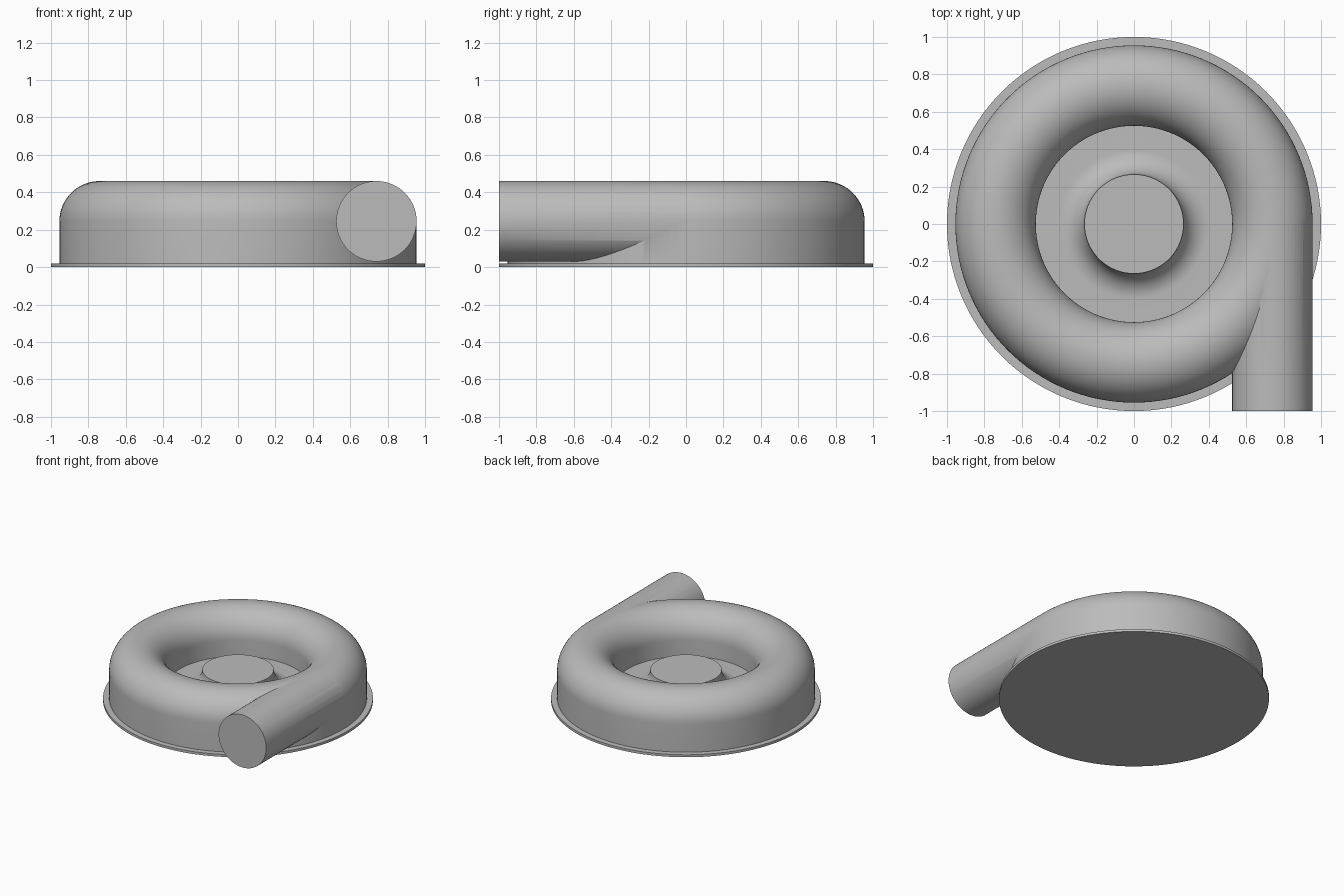
import bpy, bmesh, math
from mathutils import Matrix, Vector

old = bpy.data.objects.get("Cube")
if old:
    bpy.data.objects.remove(old, do_unlink=True)

metal = bpy.data.materials.new("plain_grey")
metal.use_nodes = True
GREY = (0.5, 0.5, 0.5, 1)
metal.diffuse_color = GREY
metal.node_tree.nodes["Principled BSDF"].inputs["Base Color"].default_value = GREY

SEG = 128             # steps round the main axis
RING, MID = 0.74, 0.245   # scroll centre radius and height
OUTER, BORE = 0.215, 0.2  # pipe radii
FLOOR = 0.115


def finish(name, bm):
    bmesh.ops.remove_doubles(bm, verts=bm.verts, dist=1e-5)
    bmesh.ops.recalc_face_normals(bm, faces=bm.faces)
    mesh = bpy.data.meshes.new(name)
    bm.to_mesh(mesh)
    bm.free()
    mesh.materials.append(metal)
    ob = bpy.data.objects.new(name, mesh)
    bpy.context.collection.objects.link(ob)
    return ob


def lathe(name, profile, closed=False):
    """Spin an (r, z) profile round the z axis."""
    bm = bmesh.new()
    vs = [bm.verts.new((r, 0, z)) for r, z in profile]
    es = [bm.edges.new(p) for p in zip(vs, vs[1:])]
    if closed:
        es.append(bm.edges.new((vs[-1], vs[0])))
    bmesh.ops.spin(bm, geom=vs + es, cent=(0, 0, 0), axis=(0, 0, 1),
                   angle=math.tau, steps=SEG)
    return finish(name, bm)


def pipe(name, radius, y0, y1):
    bm = bmesh.new()
    place = Matrix.Translation((RING, (y0 + y1) / 2, MID)) @ Matrix.Rotation(math.pi / 2, 4, 'X')
    bmesh.ops.create_cone(bm, cap_ends=True, segments=64, radius1=radius,
                          radius2=radius, depth=y1 - y0, matrix=place)
    return finish(name, bm)


def arch(radius, bottom):
    """Upside-down U section with straight legs."""
    arc = [(RING + radius * math.cos(math.pi * i / 32),
            MID + radius * math.sin(math.pi * i / 32)) for i in range(33)]
    return [(RING + radius, bottom)] + arc + [(RING - radius, bottom)]


def combine(target, tool, operation):
    mod = target.modifiers.new(operation.lower(), 'BOOLEAN')
    mod.operation, mod.object, mod.solver = operation, tool, 'EXACT'
    bpy.context.view_layer.objects.active = target
    bpy.ops.object.modifier_apply(modifier=mod.name)
    bpy.data.objects.remove(tool, do_unlink=True)


# Scroll casing with its outlet pipe, hollowed out
casing = lathe("scroll_casing", arch(OUTER, 0.01), closed=True)
combine(casing, pipe("outlet_pipe", OUTER, -1, 0), 'UNION')
hollow = lathe("hollow", arch(BORE, FLOOR), closed=True)
combine(hollow, pipe("bore", BORE, -1.1, 0), 'UNION')
combine(casing, hollow, 'DIFFERENCE')

# Base flange
flange = lathe("base_flange", [(0, 0), (1, 0), (1, 0.02), (0, 0.02)])

# Central hub flaring into the floor of the well
FLARE = 0.135
flare = [(0.265 + FLARE * (1 - math.cos(a)), FLOOR + FLARE * (1 - math.sin(a)))
         for a in (math.pi / 2 * i / 16 for i in range(17))]
hub = lathe("centre_hub", [(0, FLOOR + FLARE)] + flare + [(RING - BORE - 0.005, FLOOR)])

bpy.ops.object.select_all(action='DESELECT')
for ob in (casing, flange, hub):
    ob.select_set(True)
bpy.context.view_layer.objects.active = casing
bpy.ops.object.shade_smooth_by_angle(angle=math.radians(30))
